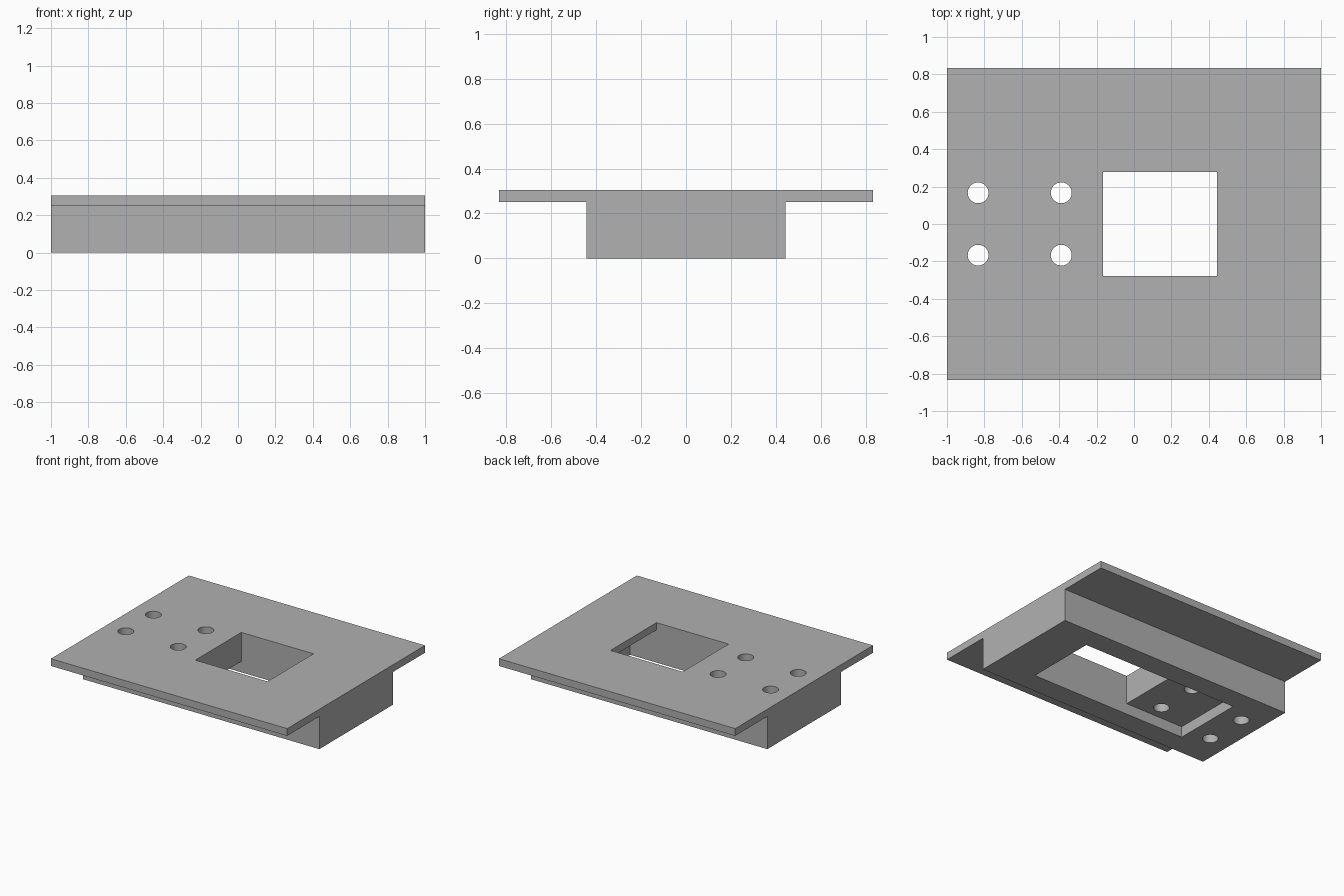
import bpy
import bmesh
from math import radians
from mathutils import Vector

if "Cube" in bpy.data.objects:
    bpy.data.objects.remove(bpy.data.objects["Cube"])

U = 1 / 18              # design module: the plate is 36 modules long
PLATE_TOP = 5.5 * U
PLATE_UNDER = 4.5 * U


def add_object(name, bm):
    bmesh.ops.recalc_face_normals(bm, faces=bm.faces)
    mesh = bpy.data.meshes.new(name)
    bm.to_mesh(mesh)
    bm.free()
    obj = bpy.data.objects.new(name, mesh)
    bpy.context.collection.objects.link(obj)
    return obj


def extrude_profile(name, points, direction):
    """Closed solid from a flat profile swept along a vector."""
    bm = bmesh.new()
    face = bm.faces.new([bm.verts.new(p) for p in points])
    swept = bmesh.ops.extrude_face_region(bm, geom=[face], use_keep_orig=True)
    moved = [v for v in swept["geom"] if isinstance(v, bmesh.types.BMVert)]
    bmesh.ops.translate(bm, verts=moved, vec=Vector(direction))
    return add_object(name, bm)


def cut(target, cutter):
    mod = target.modifiers.new("cut", "BOOLEAN")
    mod.operation = "DIFFERENCE"
    mod.solver = "EXACT"
    mod.object = cutter
    bpy.context.view_layer.objects.active = target
    bpy.ops.object.modifier_apply(modifier=mod.name)
    bpy.data.objects.remove(cutter)


# T-shaped body: wide top plate over a narrower block
half = [(8 * U, 0), (8 * U, PLATE_UNDER), (15 * U, PLATE_UNDER), (15 * U, PLATE_TOP)]
outline = half + [(-y, z) for y, z in reversed(half)]
body = extrude_profile("mounting_plate", [(-1, y, z) for y, z in outline], (2, 0, 0))

# Stepped pocket: shallow recess, window through the plate, undercut behind it
steps = [(-12, -1), (-12, 1.5), (-3, 1.5), (-3, 7), (8, 7), (8, 4.5), (12, 4.5), (12, -1)]
pocket = extrude_profile("pocket_cutter", [(x * U, -5 * U, z * U) for x, z in steps],
                         (0, 10 * U, 0))
cut(body, pocket)

# Four screw holes
for x in (-15, -7):
    for y in (-3, 3):
        bm = bmesh.new()
        bmesh.ops.create_cone(bm, cap_ends=True, segments=48, radius1=U, radius2=U, depth=1)
        bmesh.ops.translate(bm, verts=bm.verts, vec=(x * U, y * U, PLATE_TOP / 2))
        cut(body, add_object("screw_hole_cutter", bm))

# Single grey finish
grey = bpy.data.materials.new("plain_grey")
grey.use_nodes = True
colour = (0.44, 0.44, 0.44, 1)
grey.diffuse_color = colour
grey.node_tree.nodes["Principled BSDF"].inputs["Base Color"].default_value = colour
body.data.materials.clear()
body.data.materials.append(grey)
for poly in body.data.polygons:
    poly.material_index = 0

bpy.ops.object.select_all(action="DESELECT")
body.select_set(True)
bpy.context.view_layer.objects.active = body
bpy.ops.object.shade_smooth_by_angle(angle=radians(30))
